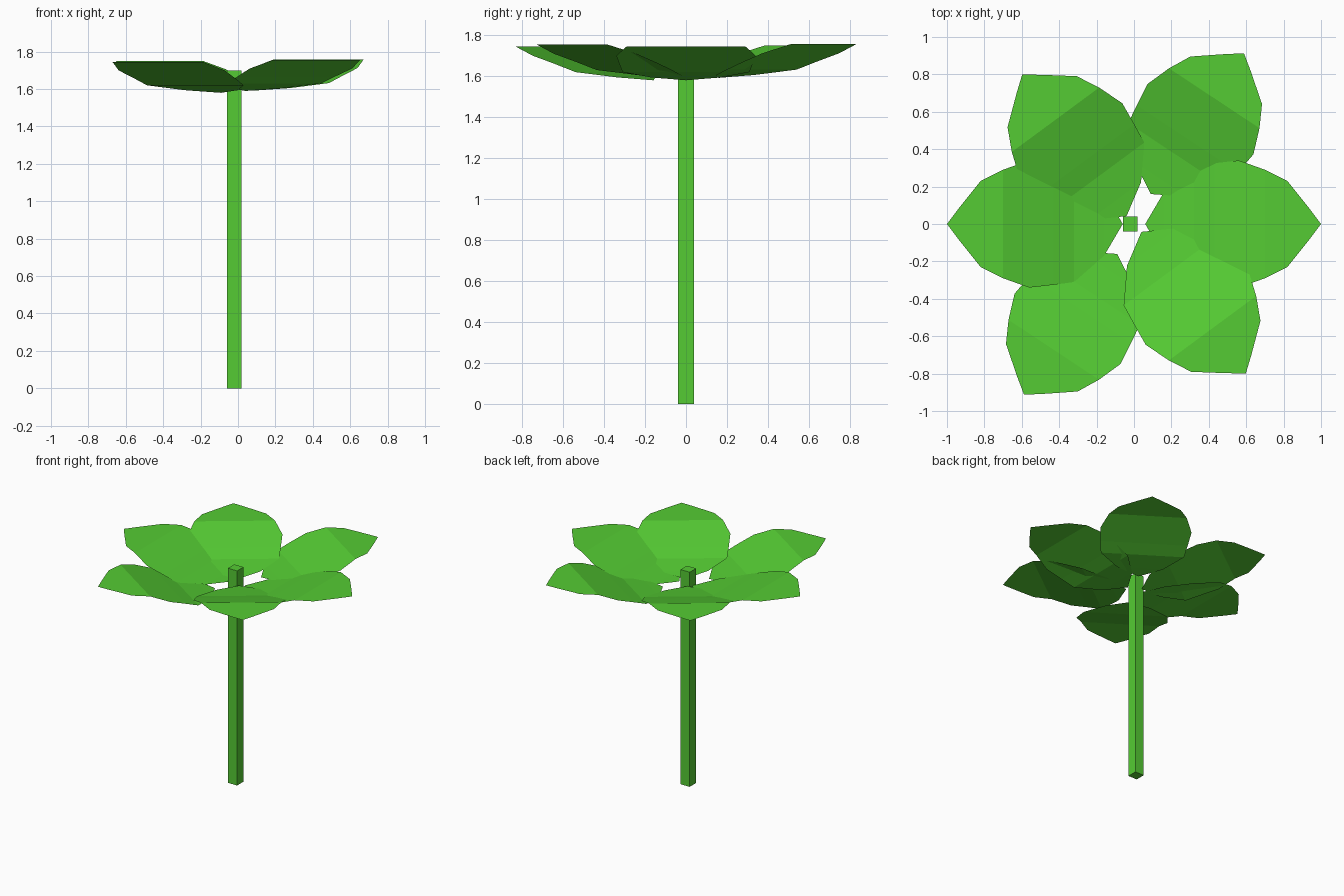
import bpy
import bmesh
from math import radians
from mathutils import Matrix, Vector

if "Cube" in bpy.data.objects:
    bpy.data.objects.remove(bpy.data.objects["Cube"])

green = bpy.data.materials.new("leaf_green")
green.diffuse_color = (0.09, 0.60, 0.033, 1)
green.use_nodes = True
green.node_tree.nodes["Principled BSDF"].inputs["Base Color"].default_value = green.diffuse_color


def add_object(name, bm):
    mesh = bpy.data.meshes.new(name)
    bm.to_mesh(mesh)
    bm.free()
    mesh.materials.append(green)
    obj = bpy.data.objects.new(name, mesh)
    bpy.context.collection.objects.link(obj)
    return obj


# Petal cross-sections: distance along petal, half width, height
STATIONS = [(0.0, 0.0, 1.58), (0.10, 0.17, 1.594), (0.26, 0.31, 1.62),
            (0.37, 0.325, 1.658), (0.50, 0.34, 1.70), (0.64, 0.29, 1.745),
            (0.76, 0.23, 1.745), (0.88, 0.08, 1.745), (0.94, 0.0, 1.745)]


def petal(name, base, angle, lift, length=1.0):
    bm = bmesh.new()
    rows = []
    for u, w, z in STATIONS:
        sides = (-1, 1) if w else (0,)
        rows.append([bm.verts.new((u * length, w * s, z)) for s in sides])
    for a, b in zip(rows, rows[1:]):
        bm.faces.new(a + b[::-1])
    bmesh.ops.recalc_face_normals(bm, faces=bm.faces)
    if sum(f.normal.z for f in bm.faces) < 0:
        bmesh.ops.reverse_faces(bm, faces=bm.faces)
    bm.transform(Matrix.Translation((*base, lift)) @ Matrix.Rotation(radians(angle), 4, 'Z'))
    return add_object(name, bm)


# Six single-sheet petals
petal("petal_right", (0.06, 0), 0, 0.0)
petal("petal_back_right", (0.09, 0.16), 56.5, 0.012, 0.96)
petal("petal_back_left", (-0.04, 0.042), 126.4, 0.005)
petal("petal_left", (-0.06, 0), 180, 0.0)
petal("petal_front_left", (-0.09, -0.16), 236.5, 0.0, 0.96)
petal("petal_front_right", (0.04, -0.042), 306.4, 0.010)

# Square stem
bm = bmesh.new()
bmesh.ops.create_cube(bm, size=1)
bmesh.ops.scale(bm, vec=(0.08, 0.08, 1.70), verts=bm.verts)
bmesh.ops.translate(bm, vec=Vector((-0.02, 0, 0.85)), verts=bm.verts)
add_object("stem", bm)
